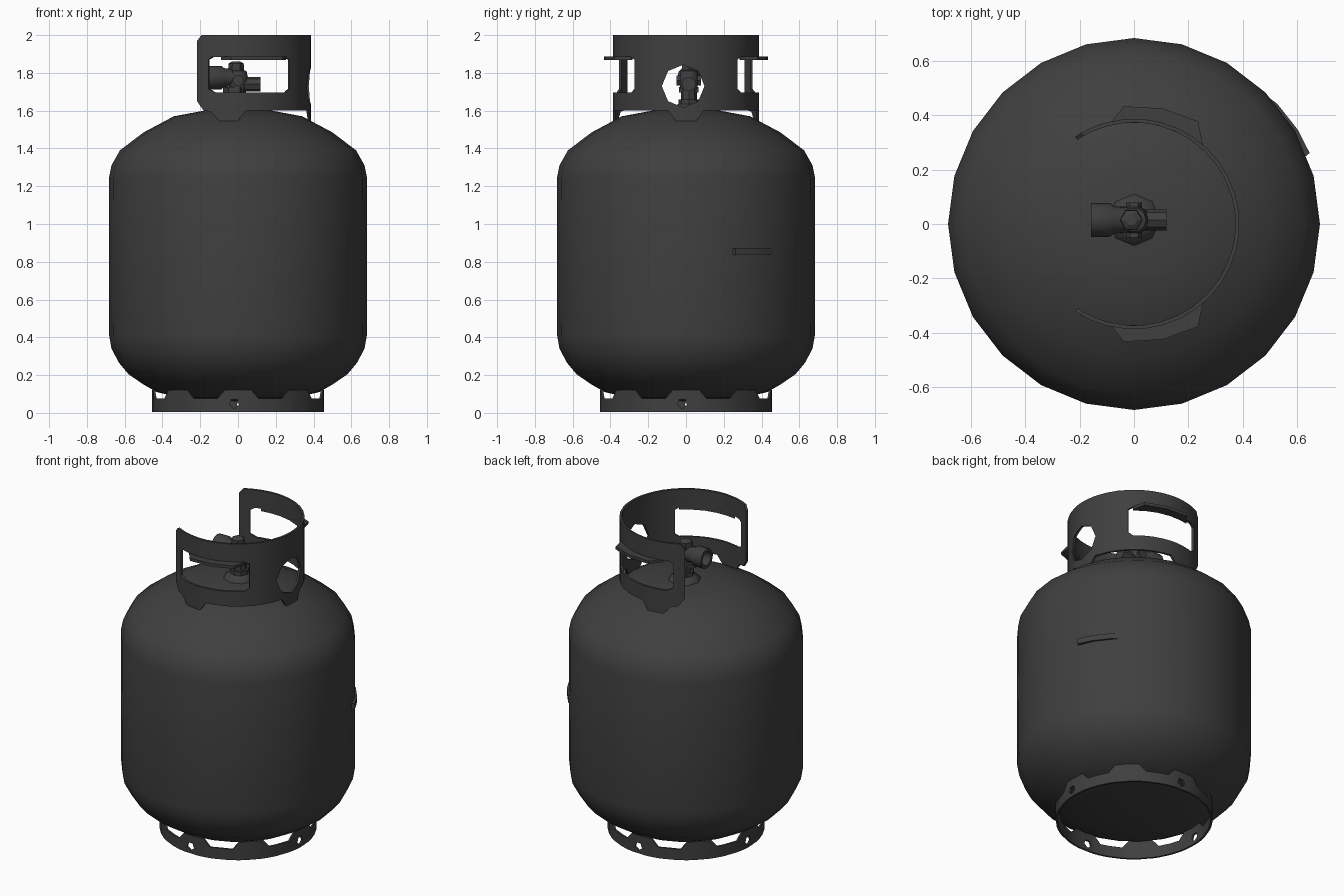
import bpy, bmesh
from math import sin, cos, radians, pi
from mathutils import Matrix

if "Cube" in bpy.data.objects:
    bpy.data.objects.remove(bpy.data.objects["Cube"])

steel = bpy.data.materials.new("dark_steel")
steel.diffuse_color = (0.05, 0.05, 0.05, 1)
steel.use_nodes = True
steel.node_tree.nodes["Principled BSDF"].inputs["Base Color"].default_value = steel.diffuse_color


def finish(name, bm, smooth=40):
    bmesh.ops.remove_doubles(bm, verts=bm.verts, dist=1e-5)
    bmesh.ops.recalc_face_normals(bm, faces=bm.faces)
    me = bpy.data.meshes.new(name)
    bm.to_mesh(me)
    bm.free()
    ob = bpy.data.objects.new(name, me)
    bpy.context.collection.objects.link(ob)
    me.materials.append(steel)
    if smooth:
        shade(ob, smooth)
    return ob


def shade(ob, angle):
    bpy.ops.object.select_all(action='DESELECT')
    ob.select_set(True)
    bpy.context.view_layer.objects.active = ob
    bpy.ops.object.shade_smooth_by_angle(angle=radians(angle))


def loft(bm, rings, closed):
    """Join equal vertex loops; cap both ends unless closed."""
    vs = [[bm.verts.new(p) for p in ring] for ring in rings]
    n = len(vs[0])
    for i in range(len(vs) if closed else len(vs) - 1):
        a, b = vs[i], vs[(i + 1) % len(vs)]
        for j in range(n):
            k = (j + 1) % n
            bm.faces.new((a[j], a[k], b[k], b[j]))
    if not closed:
        bm.faces.new(vs[0])
        bm.faces.new(vs[-1])


def lathe(name, profile, sides, matrix=Matrix(), smooth=40):
    bm = bmesh.new()
    rows = [[bm.verts.new((r * cos(2 * pi * i / sides), r * sin(2 * pi * i / sides), z))
             for r, z in profile] for i in range(sides)]
    for i in range(sides):
        a, b = rows[i], rows[(i + 1) % sides]
        for j in range(len(profile) - 1):
            bm.faces.new((a[j], b[j], b[j + 1], a[j + 1]))
    bm.transform(matrix)
    return finish(name, bm, smooth)


def interp(keys, a):
    for (a0, v0), (a1, v1) in zip(keys, keys[1:]):
        if a0 <= a <= a1:
            return v0 + (v1 - v0) * (a - a0) / (a1 - a0)
    return keys[-1][1] if a > keys[-1][0] else keys[0][1]


def band(name, r, thick, bottom, top, step, closed=False, smooth=40):
    """Curved sheet; bottom and top edges are (degrees, height) keys."""
    lo, hi = bottom[0][0], bottom[-1][0]
    marks = {a for a, _ in bottom + top}
    marks |= {lo + i * step for i in range(int((hi - lo) / step) + 1)}
    angles = sorted(marks)
    if closed:
        angles = angles[:-1]
    rings = []
    for a in angles:
        c, s = cos(radians(a)), sin(radians(a))
        zb, zt = interp(bottom, a), interp(top, a)
        ri, ro = r - thick / 2, r + thick / 2
        rings.append([(ri * c, ri * s, zb), (ro * c, ro * s, zb),
                      (ro * c, ro * s, zt), (ri * c, ri * s, zt)])
    bm = bmesh.new()
    loft(bm, rings, closed)
    return finish(name, bm, smooth)


def polar_plate(name, pts, z0, z1):
    xy = [(r * cos(radians(a)), r * sin(radians(a))) for r, a in pts]
    bm = bmesh.new()
    loft(bm, [[(x, y, z0) for x, y in xy], [(x, y, z1) for x, y in xy]], False)
    return finish(name, bm, 30)


def cut(ob, cutter):
    m = ob.modifiers.new("cut", 'BOOLEAN')
    m.operation, m.solver, m.object = 'DIFFERENCE', 'EXACT', cutter
    cutter.hide_render = True
    bpy.context.view_layer.objects.active = ob
    bpy.ops.object.modifier_apply(modifier=m.name)
    bpy.data.objects.remove(cutter)


def along(axis, x, y, z):
    turn = Matrix() if axis == 'Z' else (
        Matrix.Rotation(pi / 2, 4, 'Y') if axis == 'X' else Matrix.Rotation(-pi / 2, 4, 'X'))
    return Matrix.Translation((x, y, z)) @ turn


def rod(name, r, length, sides, matrix, smooth=40):
    return lathe(name, [(0, 0), (r, 0), (r, length), (0, length)], sides, matrix, smooth)


# Tank body
lathe("tank_body", [(0, .06), (.30, .08), (.43, .11), (.50, .15), (.58, .205), (.63, .265),
                    (.67, .34), (.682, .41), (.684, 1.24), (.67, 1.31), (.625, 1.39),
                    (.50, 1.485), (.34, 1.57), (.18, 1.60), (0, 1.605)], 24, smooth=50)

# Foot ring with eight raised tabs and four drain holes
tabs = []
for i in range(8):
    c = i * 45
    tabs += [(c - 14, .075), (c - 9, .12), (c + 9, .12), (c + 14, .075)]
foot = band("foot_ring", .45, .012, [(-14, .005), (346, .005)], tabs + [(346, .075)], 12, True)
for i in range(4):
    turn = Matrix.Rotation(i * pi / 2, 4, 'Z')
    cut(foot, rod("drain_cutter", .027, .2, 5, turn @ along('X', .36, -.02, .05), 0))
shade(foot, 40)

# Collar guard: open at -x, with welded feet, two hand windows and a round port
half_bottom = [(8, 1.545), (14, 1.60), (84, 1.60), (90, 1.545), (105, 1.545),
               (112, 1.595), (118, 1.60), (124, 1.65)]
half_top = [(0, 2.0), (120, 2.0), (124, 1.97)]
bottom = [(-a, z) for a, z in reversed(half_bottom)] + half_bottom
top = [(-a, z) for a, z in reversed(half_top[1:])] + half_top
collar = band("collar_guard", .38, .014, bottom, top, 10)
for s in (1, -1):
    wb = sorted([(s * 45, 1.715), (s * 49, 1.695), (s * 108, 1.695), (s * 114, 1.715)])
    wt = sorted([(s * 45, 1.87), (s * 49, 1.885), (s * 110, 1.885), (s * 114, 1.87)])
    cut(collar, band("window_cutter", .38, .2, wb, wt, 15, smooth=0))
cut(collar, rod("port_cutter", .113, .3, 8, along('X', .25, -.015, 1.73), 0))
shade(collar, 40)

# Folded hand grips above the windows
for s, side in ((1, "back"), (-1, "front")):
    pts = [(.376, 104), (.435, 95), (.438, 76), (.445, 58), (.386, 49)]
    pts += [(.374, a) for a in (49, 60, 72, 84, 95)]
    polar_plate("hand_grip_" + side, [(r, s * a) for r, a in pts], 1.868, 1.886)

# Valve: base, stem, hub, outlet, relief plug, side nuts and spindle
y = .015
lathe("valve_base", [(.10, 1.59), (.09, 1.615), (.055, 1.635), (.055, 1.66), (0, 1.66)], 8,
      Matrix.Translation((0, y, 0)))
rod("valve_stem", .042, .12, 8, along('Z', 0, y, 1.64))
rod("stem_nut", .06, .03, 6, along('Z', -.02, y, 1.695), 20)
lathe("valve_hub", [(0, 1.70), (.045, 1.715), (.056, 1.76), (.045, 1.81), (0, 1.825)], 10,
      Matrix.Translation((0, y, 0)))
lathe("valve_outlet", [(0, 0), (.045, 0), (.05, -.06), (.062, -.075), (.062, -.145),
                       (.044, -.145), (.044, -.08), (0, -.08)], 12, along('X', -.013, y, 1.775))
rod("relief_plug", .038, .11, 8, along('X', .01, y, 1.74))
rod("side_nuts", .03, .13, 6, along('Y', 0, y - .065, 1.76), 20)
lathe("valve_spindle", [(0, 1.80), (.038, 1.80), (.042, 1.82), (.04, 1.85), (.022, 1.86),
                        (0, 1.86)], 6, Matrix.Translation((-.01, y, 0)), 20)

# Thin raised seam on the tank side
polar_plate("side_seam", [(.66, 21), (.697, 22), (.695, 30), (.688, 40), (.67, 50), (.65, 35)],
            .835, .87)
